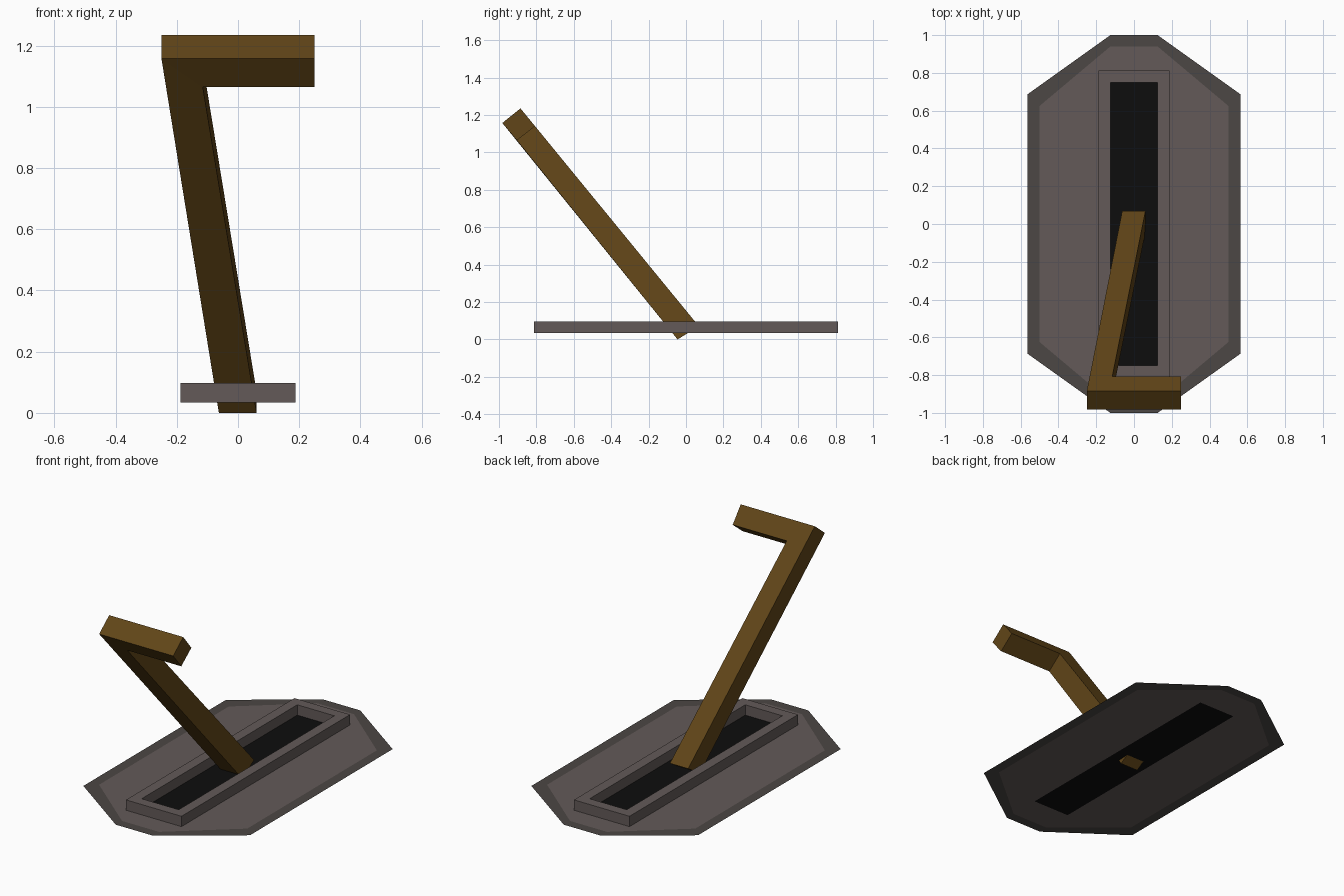
import bpy

if "Cube" in bpy.data.objects:
    bpy.data.objects.remove(bpy.data.objects["Cube"])

PLATE_Z, FRAME_TOP = 0.034, 0.097


def material(name, rgb):
    m = bpy.data.materials.new(name)
    m.diffuse_color = (*rgb, 1)
    m.use_nodes = True
    m.node_tree.nodes["Principled BSDF"].inputs["Base Color"].default_value = m.diffuse_color
    return m


def make(name, verts, faces, mat):
    me = bpy.data.meshes.new(name)
    me.from_pydata(verts, [], faces)
    me.materials.append(mat)
    me.update()
    ob = bpy.data.objects.new(name, me)
    bpy.context.collection.objects.link(ob)
    return ob


def octagon(x, y, tip_y, tip_x=0.125):
    half = [(x, -y), (x, y), (tip_x, tip_y), (-tip_x, tip_y)]
    return half + [(-px, -py) for px, py in half]


def rect(x, y):
    return [(x, -y), (x, y), (-x, y), (-x, -y)]


def at(points, z):
    return [(x, y, z) for x, y in points]


def bridge(a, b, n):
    """Quads joining two n-point loops that start at vertex a and b."""
    return [(a + i, a + (i + 1) % n, b + (i + 1) % n, b + i) for i in range(n)]


stone = material("stone", (0.125, 0.102, 0.098))
dark_stone = material("dark_stone", (0.072, 0.063, 0.058))
black = material("black", (0.004, 0.004, 0.004))
wood = material("wood", (0.12, 0.06, 0.009))

# Flat plate: darker rim, and an inner panel cut out around the slot
outer, inner = octagon(0.5625, 0.6875, 1.0), octagon(0.5, 0.625, 0.94)
slot = rect(0.125, 0.75)
make("plate_rim", at(outer + inner, PLATE_Z), bridge(0, 8, 8), dark_stone)
make("plate_panel", at(inner + slot, PLATE_Z),
     [(0, 1, 9, 8), (1, 2, 9), (2, 3, 10, 9), (3, 4, 10),
      (4, 5, 11, 10), (5, 6, 11), (6, 7, 8, 11), (7, 0, 8)], stone)
make("slot_floor", at(slot, PLATE_Z), [(0, 1, 2, 3)], black)

# Raised frame around the slot: outer wall, top, inner wall
edge = rect(0.1875, 0.8125)
make("slot_frame",
     at(edge, PLATE_Z) + at(edge, FRAME_TOP) + at(slot, FRAME_TOP) + at(slot, PLATE_Z),
     bridge(0, 4, 4) + bridge(4, 8, 4) + bridge(8, 12, 4), stone)

# Leaning lever: L-shaped outline given as x, front (y, z), back (y, z)
foot = ((-0.045, 0.0), (0.069, 0.07))
grip_low = ((-0.904, 1.064), (-0.807, 1.14))
grip_top = ((-0.982, 1.157), (-0.885, 1.235))
outline = [(-0.0625, foot), (0.0605, foot), (-0.115, grip_low),
           (0.25, grip_low), (0.25, grip_top), (-0.25, grip_top)]
verts = [(x, *level[side]) for side in (0, 1) for x, level in outline]
caps = [(0, 1, 2, 5), (2, 3, 4, 5)]
back_caps = [tuple(i + 6 for i in reversed(f)) for f in caps]
sides = [tuple(reversed(f)) for f in bridge(0, 6, 6)]
make("lever_handle", verts, caps + back_caps + sides, wood)
